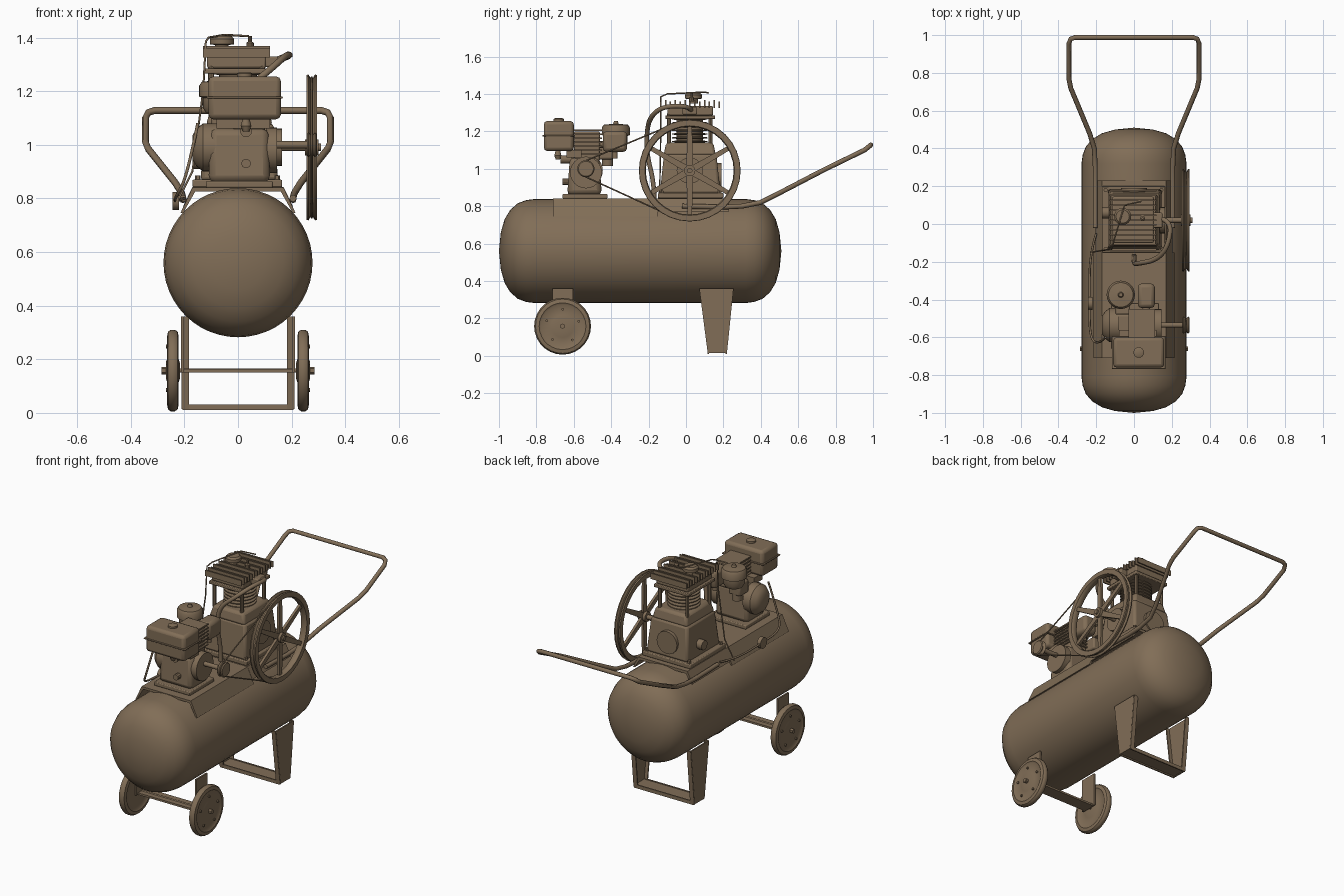
import bpy, bmesh, math
from mathutils import Vector, Matrix

if "Cube" in bpy.data.objects:
    bpy.data.objects.remove(bpy.data.objects["Cube"])

paint = bpy.data.materials.new("brown_paint")
paint.use_nodes = True
BROWN = (0.22, 0.155, 0.095, 1)
paint.diffuse_color = BROWN
paint.node_tree.nodes["Principled BSDF"].inputs["Base Color"].default_value = BROWN


def finish(name, bm, bevel=0, smooth=True):
    bmesh.ops.recalc_face_normals(bm, faces=bm.faces)
    me = bpy.data.meshes.new(name)
    bm.to_mesh(me)
    bm.free()
    me.materials.append(paint)
    ob = bpy.data.objects.new(name, me)
    bpy.context.collection.objects.link(ob)
    if bevel:
        mod = ob.modifiers.new("Bevel", 'BEVEL')
        mod.width, mod.segments = bevel, 2
    if smooth:
        bpy.ops.object.select_all(action='DESELECT')
        ob.select_set(True)
        bpy.context.view_layer.objects.active = ob
        bpy.ops.object.shade_smooth_by_angle(angle=math.radians(35))
    return ob


def box(name, x, y, z, bevel=0, taper=(1, 1)):
    """Box from (low, high) ranges; taper scales the top face in x and y."""
    bm = bmesh.new()
    bmesh.ops.create_cube(bm, size=1)
    for v in bm.verts:
        k = taper if v.co.z > 0 else (1, 1)
        v.co = [(r[0] + r[1]) / 2 + c * s * (r[1] - r[0])
                for r, c, s in zip((x, y, z), v.co, (*k, 1))]
    return finish(name, bm, bevel)


def lathe(name, profile, center, axis='Z', sides=32, closed=False):
    """Revolve (radius, height) points around an axis through center."""
    bm = bmesh.new()
    vs = [bm.verts.new((r, 0, h)) for r, h in profile]
    edges = [bm.edges.new(p) for p in zip(vs, vs[1:])]
    if closed:
        edges.append(bm.edges.new((vs[-1], vs[0])))
    bmesh.ops.spin(bm, geom=vs + edges, cent=(0, 0, 0), axis=(0, 0, 1),
                   angle=math.tau, steps=sides)
    bmesh.ops.remove_doubles(bm, verts=bm.verts, dist=0.0002)
    turn = {'X': Matrix.Rotation(math.pi / 2, 4, 'Y'),
            'Y': Matrix.Rotation(-math.pi / 2, 4, 'X'), 'Z': Matrix()}[axis]
    bm.transform(Matrix.Translation(center) @ turn)
    return finish(name, bm)


def rod(name, center, r, length, axis='Z', sides=20):
    h = length / 2
    return lathe(name, [(0, -h), (r, -h), (r, h), (0, h)], center, axis, sides)


def pipe(name, points, r, cyclic=False, smooth=False):
    cu = bpy.data.curves.new(name, 'CURVE')
    cu.dimensions = '3D'
    cu.bevel_depth, cu.bevel_resolution, cu.use_fill_caps = r, 2, True
    sp = cu.splines.new('NURBS' if smooth else 'POLY')
    sp.points.add(len(points) - 1)
    for p, co in zip(sp.points, points):
        p.co = (*co, 1)
    sp.use_cyclic_u = cyclic
    if smooth:
        sp.use_endpoint_u, sp.order_u = True, 3
    cu.materials.append(paint)
    ob = bpy.data.objects.new(name, cu)
    bpy.context.collection.objects.link(ob)
    return ob


def prism(name, outline, axis, lo, hi, bevel=0):
    """Extrude an outline along x (points are y,z) or y (points are x,z)."""
    bm = bmesh.new()
    put = (lambda a, b: (lo, a, b)) if axis == 'X' else (lambda a, b: (a, lo, b))
    face = bm.faces.new([bm.verts.new(put(a, b)) for a, b in outline])
    ext = bmesh.ops.extrude_face_region(bm, geom=[face])["geom"]
    step = Vector((hi - lo, 0, 0)) if axis == 'X' else Vector((0, hi - lo, 0))
    bmesh.ops.translate(bm, vec=step, verts=[v for v in ext if isinstance(v, bmesh.types.BMVert)])
    return finish(name, bm, bevel)


# Air tank with domed ends
cap = [(0, 0), (.1, .01), (.17, .03), (.22, .06), (.255, .1), (.272, .145), (.278, .19)]
tank = [(r, -1 + d) for r, d in cap] + [(r, .51 - d) for r, d in reversed(cap)]
lathe("air_tank", tank, (0, 0, .56), 'Y', 48)

# Saddle plate folded over the tank
prism("saddle_plate", [(-.215, .745), (-.17, .84), (.17, .84), (.215, .745),
                       (.205, .745), (.16, .825), (-.16, .825), (-.205, .745)], 'Y', -.71, -.15)
prism("compressor_saddle", [(-.205, .77), (-.17, .842), (.17, .842), (.205, .77),
                            (.195, .77), (.16, .825), (-.16, .825), (-.195, .77)], 'Y', -.15, .23)

# Wheels, axle and brackets
tyre = [(0, -.018), (.03, -.026), (.06, -.016), (.115, -.016), (.125, -.022), (.145, -.018),
        (.152, -.008), (.152, .008), (.145, .018), (.125, .022), (.115, .016), (.06, .016),
        (.03, .026), (0, .018)]
for s, side in ((1, "left"), (-1, "right")):
    lathe(side + "_wheel", tyre, (s * .243, -.66, .158), 'X', 28)
    rod(side + "_wheel_nut", (s * .275, -.66, .158), .014, .02, 'X', 6)
    for i in range(5):
        a = math.tau * i / 5 + .3
        rod(side + "_wheel_bolt", (s * .262, -.66 + .09 * math.cos(a), .158 + .09 * math.sin(a)),
            .007, .012, 'X', 8)
    box(side + "_wheel_bracket", (s * .207 - .005, s * .207 + .005), (-.715, -.605), (.15, .36))
    # Front stand legs: tapered plate with folded edges
    leg = [(.12, .015), (.075, .36), (.25, .36), (.215, .015)]
    prism(side + "_stand_leg", leg, 'X', s * .207 - .004, s * .207 + .004)
    for (y0, y1) in ((.12, .075), (.215, .25)):
        prism(side + "_stand_flange", [(y0 - .004, .015), (y1 - .004, .36), (y1 + .004, .36),
                                       (y0 + .004, .015)], 'X', s * .182, s * .21)
box("axle_beam", (-.21, .21), (-.70, -.62), (.15, .162))
rod("axle", (0, -.66, .158), .008, .56, 'X', 12)
box("stand_foot_plate", (-.207, .207), (.12, .215), (.018, .028))
for y in (.12, .215):
    box("stand_foot_flange", (-.207, .207), (y - .004, y + .004), (.01, .032))

# Push handle
half = [(.205, -.02, .80), (.205, .2, .795), (.205, .3, .80), (.21, .4, .82), (.235, .48, .86),
        (.335, .72, .985), (.345, .77, 1.01), (.345, .955, 1.10), (.335, .98, 1.12), (.31, .988, 1.128)]
pipe("push_handle", half + [(-x, y, z) for x, y, z in reversed(half)], .013)

# Flywheel with grooved rim, spokes and shaft
FY, FZ, FX = .02, .99, .275
lathe("flywheel_rim", [(.235, -.012), (.24, -.02), (.27, -.02), (.272, -.012), (.258, -.004),
                       (.258, .004), (.272, .012), (.27, .02), (.24, .02), (.235, .012)],
      (FX, FY, FZ), 'X', 32, True)
for i in range(6):
    a = math.radians(30 + 60 * i)
    d, n = Vector((math.cos(a), math.sin(a))), Vector((-math.sin(a), math.cos(a)))
    c = Vector((FY, FZ))
    prism("flywheel_spoke", [c + d * .02 + n * .018, c + d * .24 + n * .012,
                             c + d * .24 - n * .012, c + d * .02 - n * .018], 'X', FX - .008, FX + .008)
rod("flywheel_hub", (FX, FY, FZ), .03, .05, 'X')
rod("crankshaft", (.22, FY, FZ), .014, .18, 'X')
rod("bearing_cover", (.15, FY, FZ), .07, .03, 'X')

# Engine pulley and drive belt
PY, PZ, PR = -.535, 1.0, .04
lathe("engine_pulley", [(0, -.018), (PR, -.018), (PR + .006, -.012), (PR - .006, 0),
                        (PR + .006, .012), (PR, .018), (0, .018)], (FX, PY, PZ), 'X', 20)
rod("engine_shaft", (.2, PY, PZ), .014, .18, 'X')
tilt = math.acos((.262 - PR) / (FY - PY))
belt = []
for cy, cz, r, a0, a1 in ((FY, FZ, .262, -math.pi + tilt, math.pi - tilt),
                          (PY, PZ, PR, math.pi - tilt, math.pi + tilt)):
    for i in range(17):
        a = a0 + (a1 - a0) * i / 16
        belt.append((FX, cy + r * math.cos(a), cz + r * math.sin(a)))
pipe("drive_belt", belt, .004, cyclic=True)

# Compressor crankcase
box("crankcase_foot", (-.17, .165), (-.15, .2), (.842, .87), .005)
box("crankcase", (-.14, .15), (-.14, .185), (.865, 1.08), .015, (.88, .86))
box("crankcase_shoulder", (-.12, .13), (-.12, .16), (1.07, 1.14), .015, (.85, .9))
rod("crankcase_side_cover", (.0, .175, .96), .07, .03, 'Y')
rod("oil_cap", (-.15, .06, .94), .03, .04, 'X', 12)
for x in (-.15, .145):
    for y in (-.13, .18):
        rod("foot_bolt", (x, y, .875), .011, .02, 'Z', 6)

# Finned cylinder
fins = [(0, 1.13)]
for i in range(7):
    z = 1.14 + i * .02
    fins += [(.07, z), (.094, z + .003), (.094, z + .008), (.07, z + .011)]
lathe("finned_cylinder", fins + [(0, 1.275)], (0, FY, 0), 'Z', 28)
for x in (-.1, .09):
    for y in (-.09, .13):
        rod("head_stud", (x, y, 1.21), .011, .17, 'Z', 8)

# Cylinder head, cooling fins and intake
box("head_plate", (-.125, .115), (-.11, .155), (1.265, 1.285), .004)
box("cylinder_head", (-.115, .105), (-.1, .145), (1.285, 1.335), .008)
for i in range(13):
    y = -.135 + i * .026
    box("head_fin", (-.13, .12), (y - .004, y + .004), (1.325, 1.36 + .008 * (i % 2)))
box("head_side_port", (.1, .15), (-.02, .06), (1.29, 1.33), .006)
lathe("intake_filter", [(0, 1.35), (.025, 1.35), (.025, 1.372), (.045, 1.375), (.045, 1.395),
                        (.035, 1.405), (0, 1.405)], (-.06, .04, 0), 'Z', 24)
lathe("relief_valve", [(0, 1.36), (.014, 1.36), (.014, 1.38), (.007, 1.385), (.007, 1.405),
                       (0, 1.405)], (.045, .03, 0), 'Z', 10)

# Discharge pipe, unloader line and gauge
pipe("discharge_pipe", [(.13, .03, 1.31), (.2, .02, 1.335), (.18, -.12, 1.335), (.12, -.19, 1.28),
                        (.02, -.21, 1.2), (0, -.21, 1.08), (0, -.17, .92), (0, -.17, .83)], .013, smooth=True)
pipe("unloader_line", [(.04, .12, 1.405), (-.05, .1, 1.41), (-.11, -.1, 1.40), (-.12, -.135, 1.385),
                       (-.13, -.135, 1.2), (-.17, -.14, .9), (-.23, -.15, .78)], .004)
pipe("control_hose", [(-.2, -.05, .8), (-.235, -.16, .79), (-.235, -.4, .79), (-.235, -.6, .8),
                      (-.19, -.64, .88), (-.15, -.6, 1.08)], .006, smooth=True)
lathe("pressure_gauge", [(0, -.012), (.034, -.012), (.034, .012), (.027, .012), (.025, .006), (0, .006)],
      (-.232, -.42, .79), 'X', 20)

# Engine block
box("engine_base", (-.12, .13), (-.66, -.42), (.84, .865), .005)
box("engine_crankcase", (-.11, .12), (-.635, -.45), (.86, 1.06), .025, (.95, .85))
rod("engine_side_cover", (.125, PY, .98), .085, .04, 'X', 24)
lathe("recoil_starter", [(0, -.06), (.045, -.06), (.07, -.045), (.09, -.02), (.09, .03), (0, .03)],
      (-.11, PY, .99), 'X', 28)
rod("oil_filler", (.03, -.64, .93), .018, .04, 'Y', 10)
rod("oil_drain", (.03, -.64, 1.05), .022, .06, 'Y', 12)
box("engine_cylinder", (-.02, .1), (-.6, -.46), (1.04, 1.2), .01)
for i in range(7):
    z = 1.075 + i * .021
    box("engine_fin", (-.03, .11), (-.61, -.45), (z, z + .008))

# Fuel tank
box("fuel_tank", (-.11, .16), (-.76, -.6), (1.095, 1.255), .018)
box("fuel_tank_seam", (-.117, .167), (-.767, -.593), (1.172, 1.18), .003)
lathe("fuel_cap", [(0, 0), (.028, 0), (.028, .012), (.02, .016), (0, .016)], (.025, -.68, 1.254), 'Z', 16)
box("fuel_tank_bracket", (-.08, .12), (-.64, -.56), (1.06, 1.1))
lathe("fuel_valve", [(0, 0), (.012, 0), (.02, .02), (.012, .05), (0, .05)], (.03, -.685, 1.05), 'Z', 10)

# Air cleaner, carburettor and muffler
lathe("air_cleaner", [(0, 1.12), (.05, 1.12), (.062, 1.14), (.062, 1.175), (.075, 1.18), (.075, 1.22),
                      (.065, 1.235), (.015, 1.24), (.01, 1.255), (0, 1.255)], (-.07, -.375, 0), 'Z', 28)
box("carburettor", (-.1, -.02), (-.48, -.39), (1.05, 1.13), .01)
rod("carburettor_bowl", (-.06, -.42, 1.04), .03, .05)
box("muffler", (.02, .11), (-.445, -.315), (1.09, 1.2), .02)
rod("exhaust_elbow", (.065, -.46, 1.13), .02, .06, 'Y', 14)
rod("exhaust_outlet", (.065, -.38, 1.08), .015, .05, 'Z', 12)
